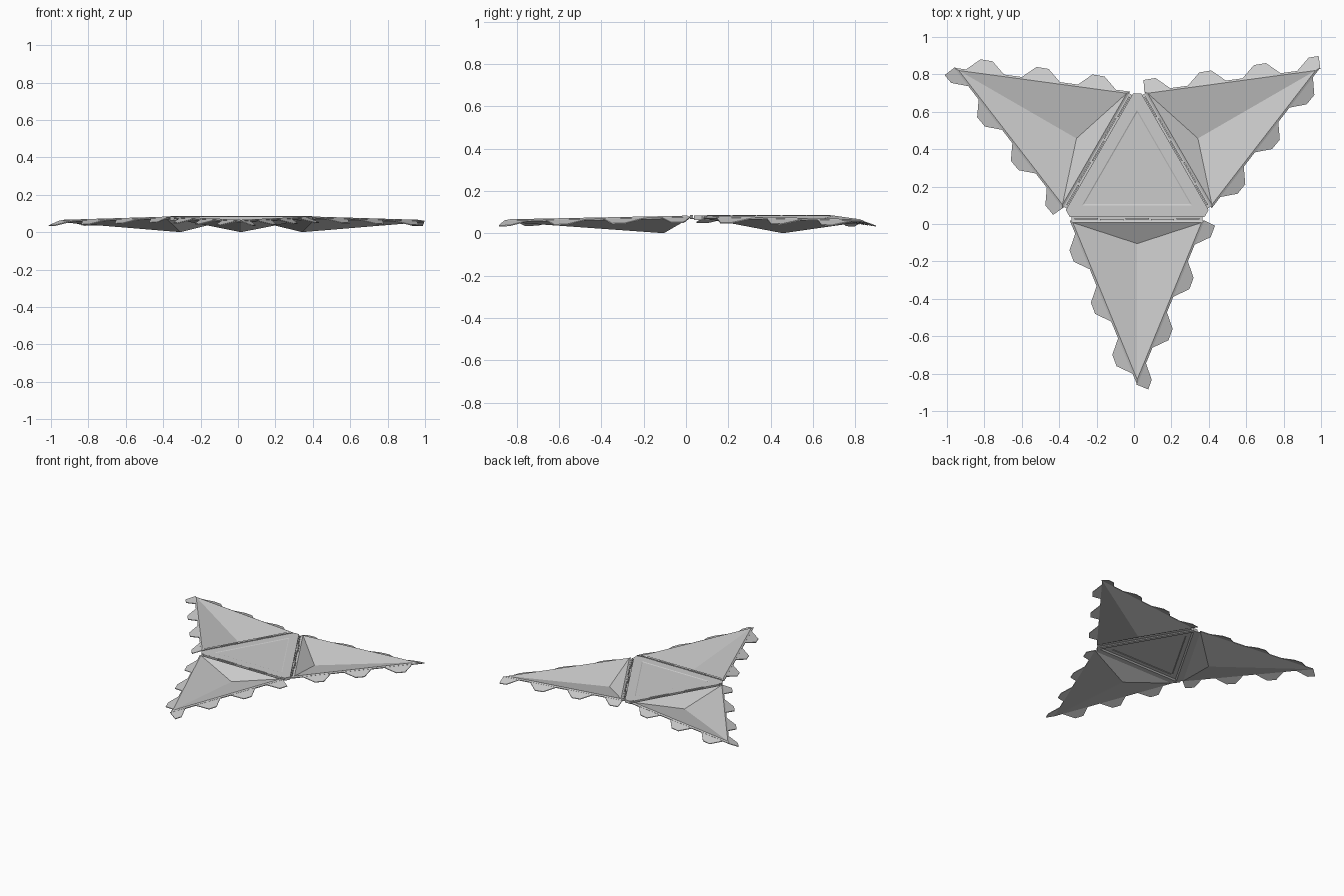
import bpy, bmesh, math
from mathutils import Vector, Matrix

if "Cube" in bpy.data.objects:
    bpy.data.objects.remove(bpy.data.objects["Cube"])

CENTRE = Vector((0.017, 0.27, 0))
HALF, HINGE, TIP, APEX = 0.36, -0.252, -1.13, -0.375   # arm layout, relative to centre


def make(name, verts, faces, angle=0.0):
    """Create a flat-shaded mesh turned about the central axis."""
    bm = bmesh.new()
    vs = [bm.verts.new(v) for v in verts]
    for f in faces:
        bm.faces.new([vs[i] for i in f])
    bmesh.ops.recalc_face_normals(bm, faces=bm.faces)
    bm.transform(Matrix.Translation(CENTRE) @ Matrix.Rotation(angle, 4, 'Z'))
    me = bpy.data.meshes.new(name)
    bm.to_mesh(me)
    bm.free()
    ob = bpy.data.objects.new(name, me)
    bpy.context.collection.objects.link(ob)
    return ob


def plate(name, top, thick, angle=0.0):
    """Extrude a polygon downwards."""
    n = len(top)
    verts = list(top) + [Vector(p) - Vector((0, 0, thick)) for p in top]
    faces = [list(range(n)), list(range(n, 2 * n))]
    faces += [[i, (i + 1) % n, (i + 1) % n + n, i + n] for i in range(n)]
    return make(name, verts, faces, angle)


A = Vector((-HALF, HINGE, 0.083))
B = Vector((HALF, HINGE, 0.083))
T = Vector((0.0, TIP, 0.066))
DOWN = Vector((0, 0, -0.012))


def dish(angle):
    """Three-sided sunken arm with a bevelled rim."""
    outer = [A, B, T]
    mid = Vector((0, HINGE - 0.242, 0.078))
    inner = [mid + (p - mid) * 0.955 for p in outer]
    for p, q in zip(inner, outer):
        p.z = q.z
    low = [p + DOWN for p in outer]
    verts = inner + [p + DOWN * 0.5 for p in outer] + low
    verts += [Vector((0, APEX, 0.012)), Vector((0, APEX, 0.0))]
    faces = []
    for i in range(3):
        j = (i + 1) % 3
        faces += [[i, j, 9], [i, j, j + 3, i + 3],
                  [i + 3, j + 3, j + 6, i + 6], [i + 6, j + 6, 10]]
    make("arm_dish", verts, faces, angle)


def tabs(start, starts, side, angle):
    """Row of sloping glue tabs along one arm edge."""
    edge = T - start
    length = edge.length
    u = edge.normalized()
    n = Vector((side * abs(u.y), u.x * -side * math.copysign(1, u.y), 0))
    n.y = -abs(n.y)
    for s0 in starts:
        pts = []
        for s, h in ((0, -0.006), (0, 0), (0.07, 0.062), (0.135, 0.064),
                     (0.205, 0), (0.205, -0.006)):
            s = min(max(s0 + s, 0.0), length)
            pts.append(start + u * s + n * h + Vector((0, 0, -0.007 - 0.35 * h)))
        plate("edge_tab", pts, 0.005, angle)


def hinge(angle):
    """Folding strip under the gap and alternating knuckles."""
    def block(name, x0, x1, y0, y1, z, t):
        plate(name, [Vector((x0, y0, z)), Vector((x1, y0, z)),
                     Vector((x1, y1, z)), Vector((x0, y1, z))], t, angle)
    block("hinge_strip", -0.35, 0.35, HINGE, -0.232, 0.073, 0.006)
    count, w = 5, 0.68 / 5
    for i in range(count):
        x = -0.34 + i * w
        y = -0.247 if i % 2 else -0.241
        block("hinge_knuckle", x + 0.006, x + w - 0.006, y - 0.004, y + 0.004, 0.085, 0.013)


# Arms repeated around the centre
for k in range(3):
    a = k * math.tau / 3
    dish(a)
    tabs(A, (0.076, 0.378, 0.68), -1, a)
    tabs(B, (-0.066, 0.235, 0.53, 0.825), 1, a)
    hinge(a)

# Central panel: clipped triangle with a shallow inner triangle on both sides
hexa = []
for k in range(3):
    r = Matrix.Rotation(k * math.tau / 3, 3, 'Z')
    hexa += [r @ Vector((-HALF, -0.233, 0)), r @ Vector((HALF, -0.233, 0))]


def ring(d, z):
    """Triangle of inradius d, with each corner doubled to match the panel outline."""
    out = []
    for k in range(3):
        r = Matrix.Rotation(k * math.tau / 3, 3, 'Z')
        w = d * math.sqrt(3) - 0.004
        out += [r @ Vector((-w, -d, z)), r @ Vector((w, -d, z))]
    return out


up = Vector((0, 0, 1))
rings = [ring(0.164, 0.080), ring(0.170, 0.083), [p + up * 0.083 for p in hexa],
         [p + up * 0.062 for p in hexa], ring(0.205, 0.062), ring(0.195, 0.071),
         ring(0.164, 0.071), ring(0.160, 0.074)]
faces = [list(range(6)), list(range(42, 48))]
for r in range(7):
    for i in range(6):
        j = (i + 1) % 6
        faces.append([r * 6 + i, r * 6 + j, r * 6 + 6 + j, r * 6 + 6 + i])
make("centre_panel", [v for r in rings for v in r], faces)
